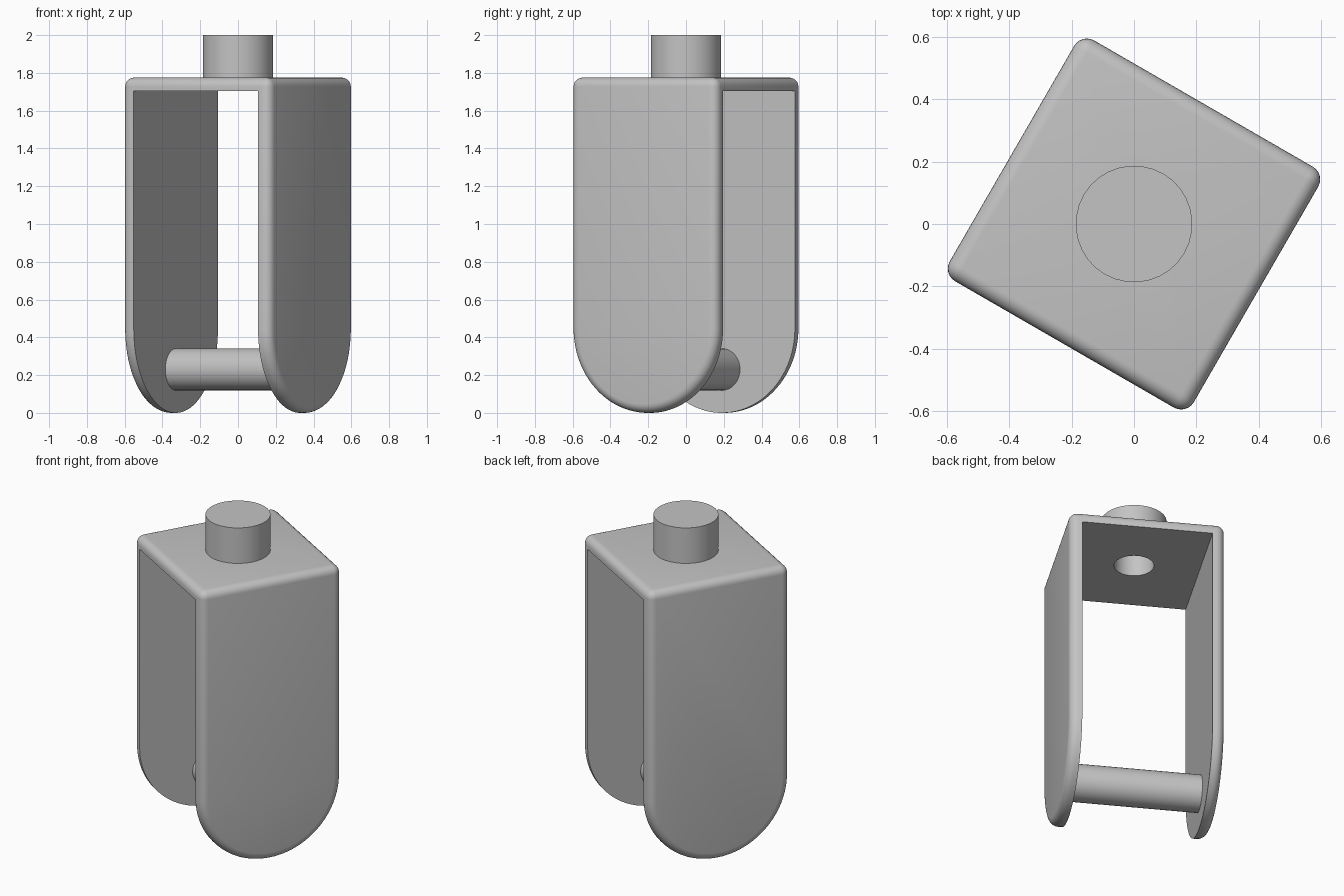
import bpy, bmesh, math
from mathutils import Matrix

if "Cube" in bpy.data.objects:
    bpy.data.objects.remove(bpy.data.objects["Cube"], do_unlink=True)

HALF_X, HALF_Y = 0.452, 0.446     # outer half width and depth
INNER_X = 0.38                    # inner face of each leg
TOP, UNDER = 1.775, 1.705         # crown plate
TURN = math.radians(-30)

grey = bpy.data.materials.new("plain grey")
grey.use_nodes = True
grey.diffuse_color = (0.55, 0.55, 0.55, 1)
grey.node_tree.nodes["Principled BSDF"].inputs["Base Color"].default_value = (0.55, 0.55, 0.55, 1)


def make_object(name, bm):
    bmesh.ops.recalc_face_normals(bm, faces=bm.faces)
    mesh = bpy.data.meshes.new(name)
    bm.to_mesh(mesh)
    bm.free()
    mesh.materials.append(grey)
    obj = bpy.data.objects.new(name, mesh)
    bpy.context.collection.objects.link(obj)
    return obj


def cylinder(name, radius, length, matrix):
    bm = bmesh.new()
    bmesh.ops.create_cone(bm, cap_ends=True, segments=32, radius1=radius,
                          radius2=radius, depth=length, matrix=matrix)
    return make_object(name, bm)


def upright(name, radius, low, high):
    return cylinder(name, radius, high - low, Matrix.Translation((0, 0, (low + high) / 2)))


def activate(obj):
    bpy.ops.object.select_all(action='DESELECT')
    obj.select_set(True)
    bpy.context.view_layer.objects.active = obj


def apply_modifier(obj, kind, **settings):
    mod = obj.modifiers.new(kind, kind)
    for key, value in settings.items():
        setattr(mod, key, value)
    activate(obj)
    bpy.ops.object.modifier_apply(modifier=mod.name)


def cut(obj, cutter):
    apply_modifier(obj, 'BOOLEAN', operation='DIFFERENCE', object=cutter, solver='EXACT')


# Yoke: arch-ended block, rounded on the outside, then hollowed
bm = bmesh.new()
profile = [(HALF_Y, TOP), (-HALF_Y, TOP)]
for i in range(49):
    a = math.pi + math.pi * i / 48
    profile.append((HALF_Y * math.cos(a), HALF_Y + HALF_Y * math.sin(a)))
face = bm.faces.new([bm.verts.new((-HALF_X, y, z)) for y, z in profile])
extruded = bmesh.ops.extrude_face_region(bm, geom=[face])
bmesh.ops.translate(bm, vec=(2 * HALF_X, 0, 0),
                    verts=[v for v in extruded["geom"] if isinstance(v, bmesh.types.BMVert)])
yoke = make_object("yoke", bm)
apply_modifier(yoke, 'BEVEL', width=0.047, segments=6, limit_method='ANGLE',
               angle_limit=math.radians(40))

bm = bmesh.new()
bmesh.ops.create_cube(bm, size=1, matrix=Matrix.Translation((0, 0, UNDER - 1))
                      @ Matrix.Diagonal((2 * INNER_X, 2, 2, 1)))
gap = make_object("gap_cutter", bm)
cut(yoke, gap)

# Stem with a blind bore that opens under the crown
stem = upright("stem", 0.187, TOP - 0.03, 2.0)
bore = upright("bore_cutter", 0.115, UNDER - 0.1, 1.95)
cut(yoke, bore)
cut(stem, bore)

# Cross pin between the legs
pin = cylinder("cross_pin", 0.111, 2 * INNER_X + 0.02,
               Matrix.Translation((0, 0, 0.23)) @ Matrix.Rotation(math.pi / 2, 4, 'Y'))

for cutter in (gap, bore):
    bpy.data.objects.remove(cutter, do_unlink=True)

for obj in (yoke, stem, pin):
    activate(obj)
    bpy.ops.object.shade_smooth_by_angle(angle=math.radians(35))
    obj.rotation_euler.z = TURN
